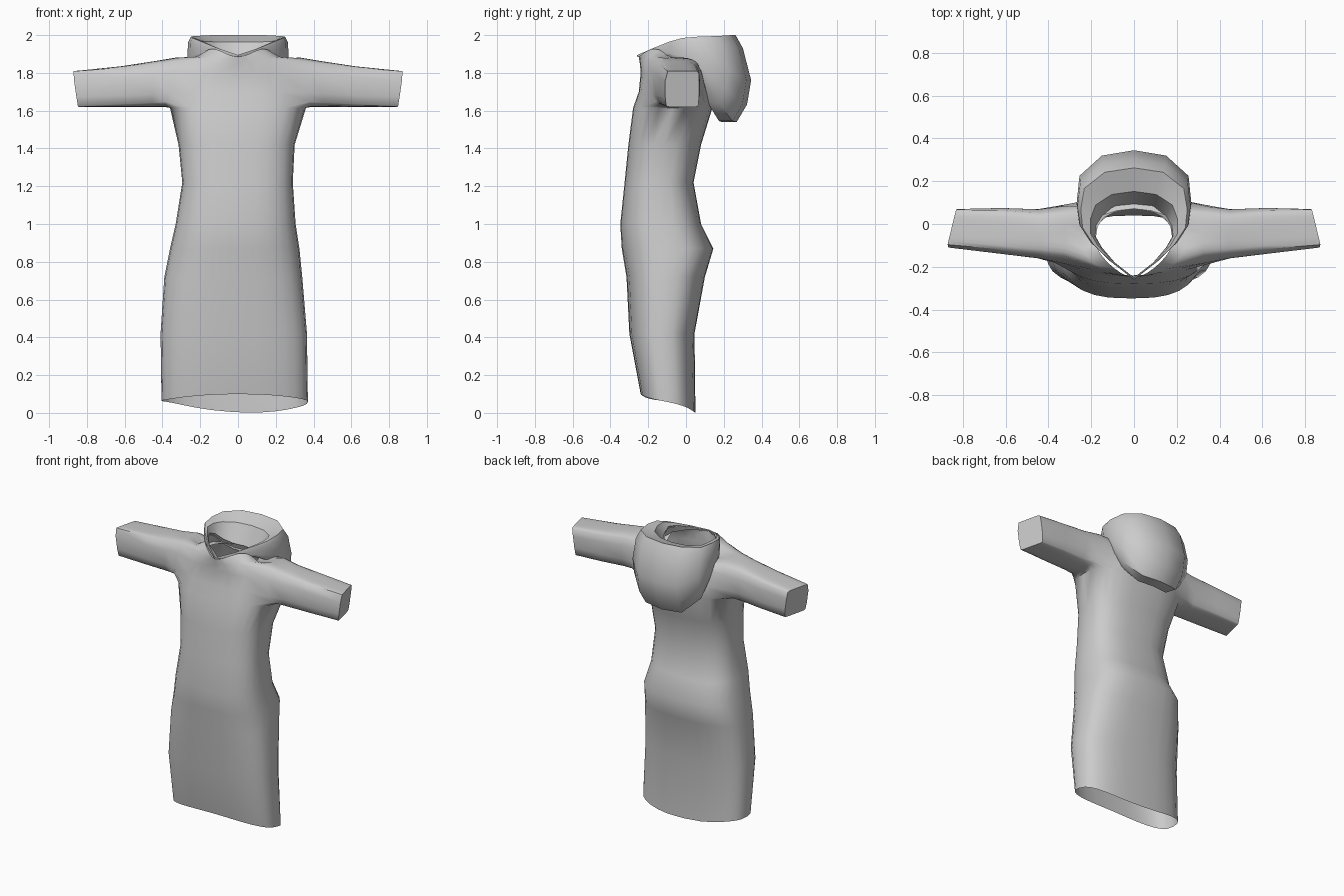
import bpy
import bmesh
from math import cos, sin, pi, radians
from mathutils import Vector

cube = bpy.data.objects.get("Cube")
if cube:
    bpy.data.objects.remove(cube)

fabric = bpy.data.materials.new("grey fabric")
fabric.use_nodes = True
grey = (0.6, 0.6, 0.6, 1)
fabric.diffuse_color = grey
fabric.node_tree.nodes["Principled BSDF"].inputs["Base Color"].default_value = grey


def add_row(bm, points):
    return [bm.verts.new(p) for p in points]


def skin(bm, low, high, closed=True, gaps=()):
    """Bridge two equal rows of vertices, leaving out the columns in gaps."""
    count = len(low)
    for i in range(count if closed else count - 1):
        j = (i + 1) % count
        if i not in gaps:
            bm.faces.new((low[i], low[j], high[j], high[i]))


def finish(bm, name, angle):
    """Turn the surface into a smooth shaded object."""
    bmesh.ops.remove_doubles(bm, verts=bm.verts, dist=0.0005)
    bmesh.ops.recalc_face_normals(bm, faces=bm.faces)
    mesh = bpy.data.meshes.new(name)
    bm.to_mesh(mesh)
    bm.free()
    mesh.materials.append(fabric)
    obj = bpy.data.objects.new(name, mesh)
    bpy.context.collection.objects.link(obj)
    bpy.ops.object.select_all(action="DESELECT")
    obj.select_set(True)
    bpy.context.view_layer.objects.active = obj
    bpy.ops.object.shade_smooth_by_angle(angle=radians(angle))


def bend(v, power=2.7):
    return abs(v) ** (2 / power) * (1 if v >= 0 else -1)


# Dress body: height, right, left, front, back
body_sections = [
    (0.08, -0.405, 0.37, -0.24, 0.05),
    (0.42, -0.41, 0.365, -0.30, 0.045),
    (0.72, -0.39, 0.34, -0.315, 0.10),
    (0.87, -0.36, 0.325, -0.34, 0.145),
    (1.00, -0.33, 0.305, -0.348, 0.08),
    (1.22, -0.295, 0.29, -0.325, 0.04),
    (1.42, -0.315, 0.30, -0.305, 0.08),
    (1.615, -0.36, 0.36, -0.28, 0.14),
    (1.70, -0.33, 0.33, -0.25, 0.14),
    (1.80, -0.29, 0.29, -0.24, 0.115),
]
SIDES = 28
angles = [2 * pi * i / SIDES for i in range(SIDES)]
body = []
for z, right, left, front, back in body_sections:
    body.append([Vector(((left + right) / 2 + (left - right) / 2 * bend(cos(t)),
                         (back + front) / 2 + (back - front) / 2 * bend(sin(t)), z))
                 for t in angles])

# Curved hem, lowest at the back
for p in body[0]:
    front_hem = 0.1 - 0.2 * p.x ** 2
    back_hem = 0.2 * (p.x - 0.12) ** 2
    p.z = front_hem + (back_hem - front_hem) * ((p.y + 0.24) / 0.29) ** 2

# Neckline: pointed at the front, with raised edges that meet the hood
shoulder, neck = [], []
for i, t in enumerate(angles):
    forward = max(0, -sin(t))
    width = 0.185 * (1 - forward ** 2 * 0.35)
    lift = 0.06 * sin(pi * forward) + 0.035 * forward
    depth = 0.13 if sin(t) > 0 else 0.19
    neck.append(Vector((width * cos(t), -0.06 + depth * sin(t), 1.85 + lift)))
    rise = Vector((0, 0, 0.012 + 0.02 * abs(cos(t))))
    shoulder.append(body[-1][i].lerp(neck[i], 0.45) + rise)

# Skin the body, leaving an armhole on each side
HALF = 4
ARMPIT = 7
armhole = [(middle + j) % SIDES for middle in (0, SIDES // 2) for j in range(-HALF, HALF)]
bm = bmesh.new()
rows = [add_row(bm, ring) for ring in body + [shoulder, neck]]
for r in range(len(rows) - 1):
    skin(bm, rows[r], rows[r + 1], gaps=armhole if ARMPIT <= r < ARMPIT + 3 else ())

# Sleeves: distance out, front, back, bottom, top, squareness, lean by height and depth
sleeve_sections = [
    (0.365, -0.185, 0.085, 1.62, 1.882, 3, -0.25, 0),
    (0.45, -0.162, 0.07, 1.62, 1.862, 3.5, -0.05, 0),
    (0.62, -0.14, 0.075, 1.62, 1.835, 5, 0, 0),
    (0.84, -0.11, 0.07, 1.62, 1.81, 12, 0.14, -0.24),
]
for side, middle in ((1, 0), (-1, SIDES // 2)):
    across = [(middle + j) % SIDES for j in range(-HALF, HALF + 1)]
    low, mid, high, top_row = rows[ARMPIT:ARMPIT + 4]
    hole = [low[i] for i in across] + [mid[across[-1]], high[across[-1]]]
    hole += [top_row[i] for i in reversed(across)] + [high[across[0]], mid[across[0]]]
    ys, zs = [v.co.y for v in hole], [v.co.z for v in hole]
    # Direction of each hole vertex from the middle of the armhole
    spokes = [((2 * v.co.y - max(ys) - min(ys)) / (max(ys) - min(ys)),
               (2 * v.co.z - max(zs) - min(zs)) / (max(zs) - min(zs))) for v in hole]
    last = hole
    for x, front, back, bottom, top, power, lean_z, lean_y in sleeve_sections:
        ring = []
        for u, w in spokes:
            size = (abs(u) ** power + abs(w) ** power) ** (1 / power)
            y = (front + back) / 2 + (back - front) / 2 * u / size
            z = (bottom + top) / 2 + (top - bottom) / 2 * w / size
            ring.append((side * (x + lean_z * (z - 1.715) + lean_y * (y + 0.02)), y, z))
        ring = add_row(bm, ring)
        skin(bm, last, ring)
        last = ring
    bm.faces.new(last)
finish(bm, "dress_body_and_sleeves", 55)

# Lowered hood: bag profile as (share outward, share upward)
hood_profile = [(0, 0.68), (0.29, 0.26), (0.44, 0), (0.72, 0), (0.92, 0.2),
                (1, 0.48), (0.84, 0.85), (0.7, 1), (0.3, 0.92), (0.04, 0.58)]
# Stations from back to front: seam x, y, outer x, y, bottom, top
hood_stations = [
    (0, 0.07, 0, 0.345, 1.54, 2.0),
    (0.08, 0.06, 0.15, 0.32, 1.545, 2.0),
    (0.14, 0.03, 0.255, 0.225, 1.64, 1.995),
    (0.17, -0.01, 0.268, 0.1, 1.78, 1.992),
    (0.178, -0.06, 0.255, 0, 1.86, 1.985),
    (0.15, -0.11, 0.205, -0.08, 1.89, 1.965),
    (0.09, -0.18, 0.11, -0.175, 1.9, 1.93),
    (0, -0.25, 0, -0.26, 1.885, 1.895),
]


def hood_row(station, side):
    sx, sy, ox, oy, bottom, top = station
    return [Vector((side * (sx + (ox - sx) * min(1, u * 1.15)),
                    sy + (oy - sy) * u, bottom + (top - bottom) * v))
            for u, v in hood_profile]


bm = bmesh.new()
sections = [hood_row(s, -1) for s in reversed(hood_stations[1:])]
sections += [hood_row(s, 1) for s in hood_stations]
hood = [add_row(bm, section) for section in sections]
for first, second in zip(hood, hood[1:]):
    skin(bm, first, second, closed=False)
finish(bm, "hood", 45)
